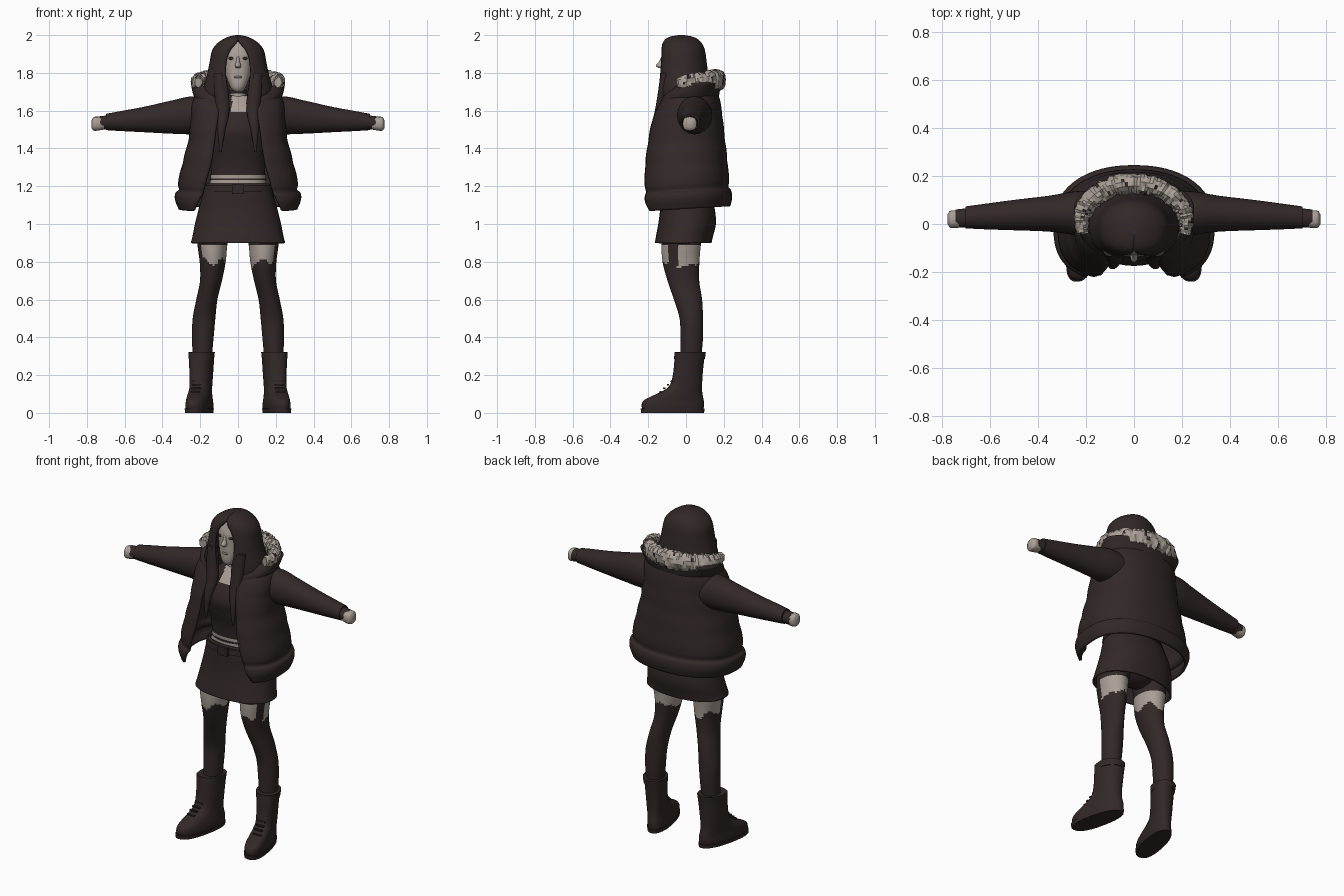
import bpy, bmesh, math, random
from mathutils import Vector

random.seed(4)


def material(name, rgb):
    m = bpy.data.materials.new(name)
    m.diffuse_color = (*rgb, 1)
    return m


DARK = material("dark brown cloth", (0.032, 0.021, 0.021))
PALE = material("pale skin and fur", (0.40, 0.35, 0.31))
LIP = material("muted lip", (0.25, 0.20, 0.175))


def finish(name, bm, mat, paint=None, wall=0, angle=50, smooth=True):
    if not wall:
        bmesh.ops.recalc_face_normals(bm, faces=bm.faces)
    me = bpy.data.meshes.new(name)
    bm.to_mesh(me)
    bm.free()
    me.materials.append(mat)
    me.materials.append(PALE if mat is DARK else DARK)
    for f in me.polygons:
        f.use_smooth = smooth
        if paint and paint(f.center):
            f.material_index = 1
    if smooth:
        me.set_sharp_from_angle(angle=math.radians(angle))
    ob = bpy.data.objects.new(name, me)
    bpy.context.collection.objects.link(ob)
    if wall:
        mod = ob.modifiers.new("wall", 'SOLIDIFY')
        mod.thickness, mod.offset = wall, -1
    return ob


def refine(keys, steps):
    """Smooth interpolation of key rings along their first value."""
    def slope(i):
        a, b = keys[max(i - 1, 0)], keys[min(i + 1, len(keys) - 1)]
        return [(q - p) / (b[0] - a[0]) for p, q in zip(a, b)]
    out = []
    for i in range(len(keys) - 1):
        a, b, ma, mb = keys[i], keys[i + 1], slope(i), slope(i + 1)
        h = b[0] - a[0]
        for k in range(steps):
            t = k / steps
            c = (2*t**3 - 3*t*t + 1, (t**3 - 2*t*t + t) * h, 3*t*t - 2*t**3, (t**3 - t*t) * h)
            out.append([a[0] + h*t] + [c[0]*a[j] + c[1]*ma[j] + c[2]*b[j] + c[3]*mb[j]
                                       for j in range(1, len(a))])
    return out + [list(keys[-1])]


def loft(name, keys, mat=DARK, n=36, steps=5, p=(1, 1), shear=0, tilt=0, wall=0,
         cap=True, side=1, paint=None, quilt=0, place=None):
    """Rings (z, centre x, half width, front y, back y[, half front opening])."""
    bm = bmesh.new()
    rows = []
    split = len(keys[0]) == 6
    for k in refine(keys, steps):
        z, cx, rx, yf, yb = k[:5]
        cy, ry = (yf + yb) / 2, (yb - yf) / 2
        puff = 1 + quilt * abs(math.sin(z * math.pi / 0.12))
        t0 = 0
        if split:
            t0 = math.asin(min(1, max(0, k[5]) / rx) ** (1 / p[0]))
        row = []
        for j in range(n + 1 if split else n):
            t = t0 + (2*math.pi - 2*t0) * j / n
            s, c = math.sin(t), math.cos(t)
            e = p[0] if c > 0 else p[1]
            x = cx + puff * rx * math.copysign(abs(s) ** e, s)
            y = cy - puff * ry * math.copysign(abs(c) ** e, c)
            x += shear * (cy - y)
            co = (x, y, z + tilt * y)
            if place:
                co = place(*co)
            row.append(bm.verts.new((co[0] * side, co[1], co[2])))
        rows.append(row)
    m = len(rows[0])
    for a, b in zip(rows, rows[1:]):
        for j in range(m - 1 if split else m):
            q = (j + 1) % m
            bm.faces.new((a[j], a[q], b[q], b[j]))
    if cap:
        bm.faces.new(rows[-1])
        if not split:
            bm.faces.new(rows[0][::-1])
    return finish(name, bm, mat, paint, wall)


def ball(name, loc, size, mat):
    bm = bmesh.new()
    bmesh.ops.create_uvsphere(bm, u_segments=16, v_segments=10, radius=1)
    for v in bm.verts:
        v.co = Vector(v.co[i] * size[i] + loc[i] for i in range(3))
    return finish(name, bm, mat)


def box(name, loc, size, mat):
    bm = bmesh.new()
    bmesh.ops.create_cube(bm, size=1)
    for v in bm.verts:
        v.co = Vector(v.co[i] * size[i] + loc[i] for i in range(3))
    return finish(name, bm, mat, angle=30)


# Jacket: open padded shell, separate collar
loft("jacket_body", [
    (1.08, 0, .315, -.235, .235, .235), (1.13, 0, .33, -.24, .242, .21),
    (1.165, 0, .328, -.236, .236, .195), (1.18, 0, .312, -.23, .225, .187),
    (1.21, 0, .317, -.234, .227, .178), (1.35, 0, .285, -.223, .215, .14),
    (1.45, 0, .26, -.208, .203, .125), (1.55, 0, .25, -.187, .193, .11),
    (1.62, 0, .245, -.158, .183, .10), (1.67, 0, .23, -.13, .172, .10),
    (1.71, 0, .19, -.10, .15, .10)],
    n=56, p=(.7, .9), tilt=.06, wall=.015, cap=False, quilt=.012)
loft("jacket_collar", [
    (1.62, 0, .20, -.155, .16, .09), (1.68, 0, .235, -.13, .175, .13),
    (1.745, 0, .25, -.06, .185, .20)], n=48, p=(.75, .95), wall=.012, cap=False)

# Fur trim: rough tapered crescent with dark flecks
bm = bmesh.new()
rows = []
for i in range(65):
    t = math.radians(-105 + 210 * i / 64)
    r = .045 - .022 * abs(t / math.radians(105)) ** 3
    out = Vector((math.sin(t), math.cos(t), 0))
    mid = Vector((.218 * math.sin(t), .168 * math.cos(t), 1.752 + .01 * math.cos(t)))
    row = []
    for j in range(14):
        a = 2 * math.pi * j / 14
        d = r * random.uniform(.85, 1.2)
        row.append(bm.verts.new(mid + out * (d * .9 * math.cos(a)) + Vector((0, 0, d * 1.15 * math.sin(a)))))
    rows.append(row)
for a, b in zip(rows, rows[1:]):
    for j in range(14):
        bm.faces.new((a[j], a[(j + 1) % 14], b[(j + 1) % 14], b[j]))
bm.faces.new(rows[0])
bm.faces.new(rows[-1])
finish("fur_trim", bm, PALE, paint=lambda c: random.random() < .07, smooth=False)


def sideways(x, y, z):
    return z, y, x


# Head: face, nose, eyes, mouth
loft("face", [
    (1.70, 0, .02, -.112, -.03), (1.715, 0, .036, -.124, -.02), (1.74, 0, .048, -.13, -.01),
    (1.78, 0, .062, -.129, 0), (1.84, 0, .071, -.128, .01), (1.90, 0, .073, -.126, .01),
    (1.965, 0, .055, -.10, .0)], PALE, p=(.85, 1))
loft("nose", [
    (1.825, 0, .012, -.145, -.11), (1.838, 0, .016, -.16, -.11),
    (1.86, 0, .010, -.143, -.11), (1.89, 0, .007, -.128, -.11)], PALE, n=12)
ball("mouth", (0, -.126, 1.778), (.022, .007, .007), LIP)
for s in (-1, 1):
    ball("eye", (s * .031, -.119, 1.877), (.021, .008, .009), DARK)

# Neck with choker
loft("neck", [(1.58, 0, .05, -.085, .03), (1.66, 0, .043, -.075, .02), (1.74, 0, .042, -.075, .02)], PALE)
loft("choker", [(1.69, 0, .046, -.082, .025), (1.712, 0, .046, -.082, .025)], steps=1)

# Long hair: hood-like cap framing the face, plus front locks
loft("hair", [
    (1.60, 0, .175, -.13, .13, .05), (1.68, 0, .19, -.143, .14, .05),
    (1.73, 0, .182, -.145, .13, .058), (1.80, 0, .162, -.142, .117, .066),
    (1.87, 0, .148, -.137, .108, .062), (1.92, 0, .137, -.132, .10, .042),
    (1.955, 0, .112, -.125, .085, .015), (1.98, 0, .076, -.108, .06, 0),
    (1.993, 0, .045, -.08, .03, 0), (2.0, 0, .012, -.04, -.01, 0)],
    n=48, p=(.8, 1), wall=.012)
for s in (-1, 1):
    loft("hair_lock", [
        (1.38, .092, .005, -.185, -.172), (1.5, .088, .022, -.187, -.15),
        (1.6, .08, .036, -.165, -.11), (1.7, .088, .038, -.148, -.09),
        (1.8, .10, .03, -.135, -.08)], n=14, side=s)

# Torso: cropped top with bare neckline and midriff
loft("torso", [
    (1.17, 0, .155, -.122, .09), (1.25, 0, .145, -.122, .09), (1.33, 0, .145, -.132, .09),
    (1.42, 0, .158, -.158, .10), (1.49, 0, .165, -.174, .11), (1.55, 0, .16, -.158, .11),
    (1.62, 0, .135, -.115, .10), (1.68, 0, .06, -.07, .06)], n=56, steps=8, p=(.9, 1),
    paint=lambda c: c.z < 1.255 or (c.z > 1.595 and c.y < 0 and abs(c.x - .008) < .04))
loft("top_hem", [(1.232, 0, .15, -.127, .095), (1.241, 0, .15, -.127, .095)], steps=1)

# Skirt, belt and hips
loft("skirt", [
    (.90, 0, .25, -.165, .135), (.93, 0, .242, -.16, .142), (1.0, 0, .228, -.147, .158),
    (1.08, 0, .208, -.137, .152), (1.15, 0, .188, -.135, .13), (1.215, 0, .165, -.13, .10)],
    n=48, p=(.85, .9), wall=.01, cap=False)
loft("belt", [(1.17, 0, .183, -.143, .128), (1.203, 0, .175, -.14, .113)], n=48, steps=1, p=(.85, .9))
box("belt_buckle", (0, -.145, 1.185), (.065, .018, .05), DARK)
ball("hips", (0, 0, 1.04), (.19, .12, .13), DARK)


def bare_thigh(c):
    low = .79 + .018 * math.sin(c.x * 60) + .012 * math.sin(c.y * 45)
    strap = -.095 < c.y < -.045 and abs(c.x) > .15
    return low < c.z < .893 and not strap


# Arms, hands, legs and boots, mirrored
for s in (-1, 1):
    loft("sleeve", [
        (.15, 1.575, .095, -.06, .14), (.25, 1.575, .10, -.045, .135), (.35, 1.566, .088, -.032, .118),
        (.5, 1.553, .067, -.026, .10), (.62, 1.545, .053, -.022, .084), (.7, 1.54, .043, -.018, .073)],
        place=sideways, side=s, steps=8)
    loft("cuff", [(.69, 1.538, .037, -.015, .066), (.742, 1.533, .036, -.015, .06)],
         place=sideways, side=s, steps=2)
    loft("hand", [
        (.71, 1.532, .032, -.012, .056), (.745, 1.531, .037, -.017, .057),
        (.765, 1.53, .035, -.015, .054), (.775, 1.528, .022, 0, .04)],
        PALE, n=20, p=(.8, .8), place=sideways, side=s)
    loft("leg", [
        (.28, .19, .05, -.03, .08), (.4, .186, .057, -.03, .09), (.5, .18, .06, -.034, .09),
        (.6, .165, .056, -.064, .085), (.7, .143, .058, -.098, .07), (.8, .134, .069, -.124, .071),
        (.9, .135, .08, -.13, .08), (1.02, .12, .092, -.12, .10)], n=44, steps=9, side=s, paint=bare_thigh)
    loft("boot", [
        (.015, .203, .062, -.23, .092), (.04, .203, .063, -.235, .095), (.065, .203, .061, -.225, .094),
        (.085, .202, .059, -.19, .09), (.11, .199, .057, -.135, .086), (.14, .196, .056, -.09, .085),
        (.2, .194, .059, -.07, .088), (.27, .193, .063, -.062, .095), (.32, .193, .067, -.057, .102)],
        p=(.8, .9), shear=.2, side=s)
    loft("boot_sole", [(0, .204, .064, -.237, .096), (.022, .204, .066, -.24, .098)],
         p=(.8, .9), shear=.2, side=s, steps=1)
    loft("boot_top_band", [(.285, .193, .066, -.064, .10), (.322, .193, .07, -.06, .105)],
         shear=.1, side=s, steps=1)
    for i in range(4):
        box("boot_lace", (s * (.225 - .004 * i), -.135 + .02 * i, .113 + .018 * i), (.05, .012, .008), DARK)
